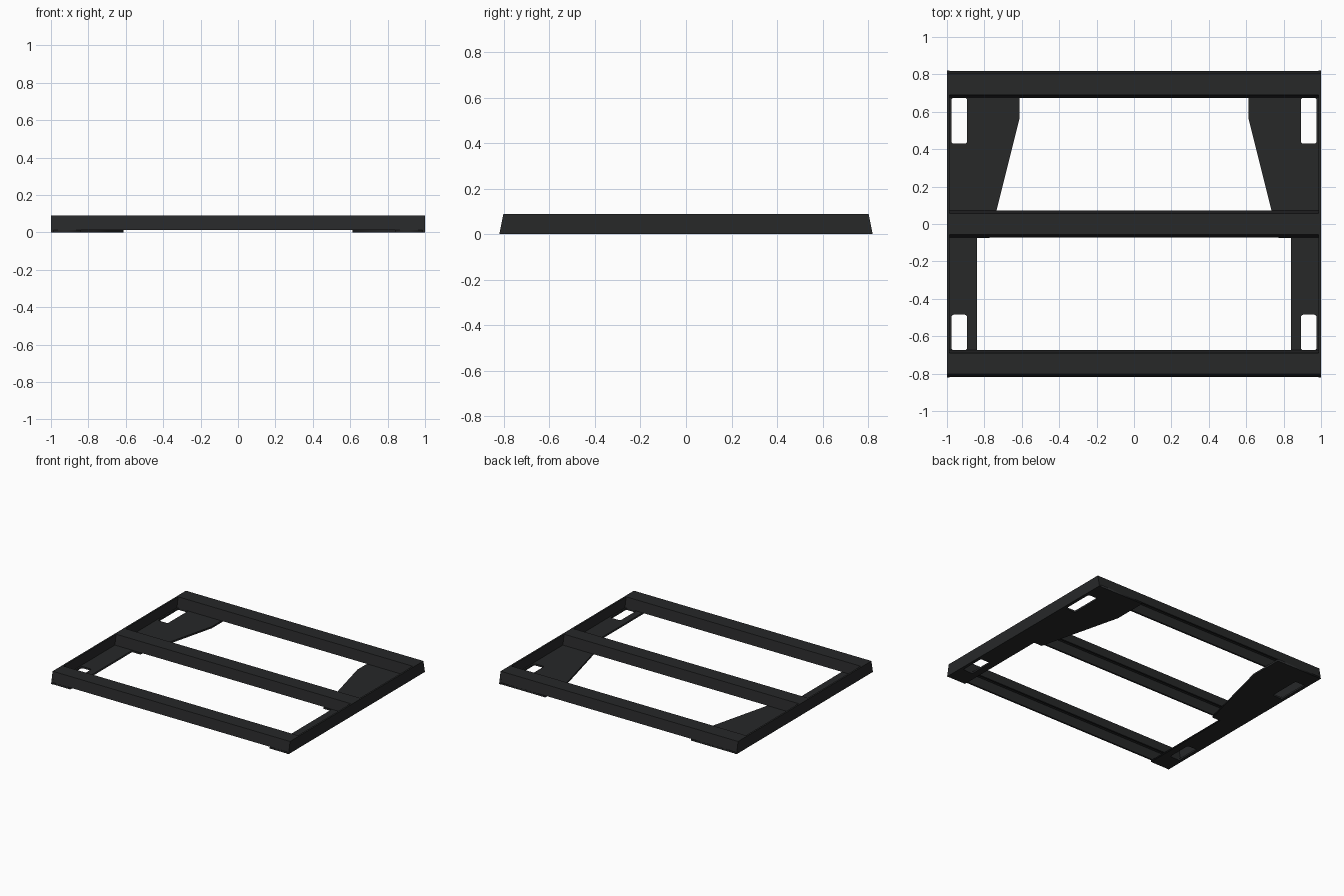
import bpy, bmesh, math

if "Cube" in bpy.data.objects:
    bpy.data.objects.remove(bpy.data.objects["Cube"])

mat = bpy.data.materials.new("black_steel")
mat.diffuse_color = (0.02, 0.021, 0.022, 1)
mat.use_nodes = True
mat.node_tree.nodes["Principled BSDF"].inputs["Base Color"].default_value = mat.diffuse_color

T = 0.013          # sheet thickness
H = 0.09           # overall height


def prism_x(name, profile, x0, x1):
    """Extrude a closed (y, z) profile along x."""
    bm = bmesh.new()
    face = bm.faces.new([bm.verts.new((x0, y, z)) for y, z in profile])
    ext = bmesh.ops.extrude_face_region(bm, geom=[face])
    verts = [g for g in ext["geom"] if isinstance(g, bmesh.types.BMVert)]
    bmesh.ops.translate(bm, vec=(x1 - x0, 0, 0), verts=verts)
    bmesh.ops.recalc_face_normals(bm, faces=bm.faces)
    me = bpy.data.meshes.new(name)
    bm.to_mesh(me)
    bm.free()
    me.materials.append(mat)
    ob = bpy.data.objects.new(name, me)
    bpy.context.collection.objects.link(ob)
    return ob


def rounded_rect(x0, x1, y0, y1, r=0.012, n=4):
    corners = [(x1 - r, y1 - r), (x0 + r, y1 - r), (x0 + r, y0 + r), (x1 - r, y0 + r)]
    return [(cx + r * math.cos(math.pi / 2 * (k + i / n)),
             cy + r * math.sin(math.pi / 2 * (k + i / n)))
            for k, (cx, cy) in enumerate(corners) for i in range(n + 1)]


def plate(name, loops, z0, z1):
    """Flat plate from an outline and hole loops."""
    cu = bpy.data.curves.new(name, "CURVE")
    cu.dimensions = "2D"
    cu.fill_mode = "BOTH"
    cu.extrude = (z1 - z0) / 2
    for pts in loops:
        sp = cu.splines.new("POLY")
        sp.points.add(len(pts) - 1)
        for p, (x, y) in zip(sp.points, pts):
            p.co = (x, y, 0, 1)
        sp.use_cyclic_u = True
    cu.materials.append(mat)
    ob = bpy.data.objects.new(name, cu)
    ob.location.z = (z0 + z1) / 2
    bpy.context.collection.objects.link(ob)
    bpy.ops.object.select_all(action="DESELECT")
    ob.select_set(True)
    bpy.context.view_layer.objects.active = ob
    bpy.ops.object.convert(target="MESH")


# Cross rails: tapered channels, open underneath
b, t = 0.071, 0.056
channel = [(-b, T), (-t, H), (t, H), (b, T),
           (b - T, T), (t - T, H - T), (-t + T, H - T), (-b + T, T)]
for name, yc in (("front_rail", -0.746), ("middle_rail", 0), ("rear_rail", 0.746)):
    prism_x(name, [(y + yc, z) for y, z in channel], -1 + T, 1 - T)

# Side walls and floor plates
wall = [(-0.82, 0), (0.82, 0), (0.802, H), (-0.802, H)]
outline = [(1 - T, -0.818), (1 - T, 0.818), (0.613, 0.818), (0.613, 0.56),
           (0.772, -0.074), (0.84, -0.074), (0.84, -0.818)]
slots = [rounded_rect(0.893, 0.976, 0.43, 0.675),
         rounded_rect(0.893, 0.976, -0.675, -0.485)]
for side, s in (("left", -1), ("right", 1)):
    prism_x(side + "_side_wall", wall, s * (1 - T), s)
    plate(side + "_floor_plate",
          [[(s * x, y) for x, y in loop] for loop in [outline] + slots], 0, T)
